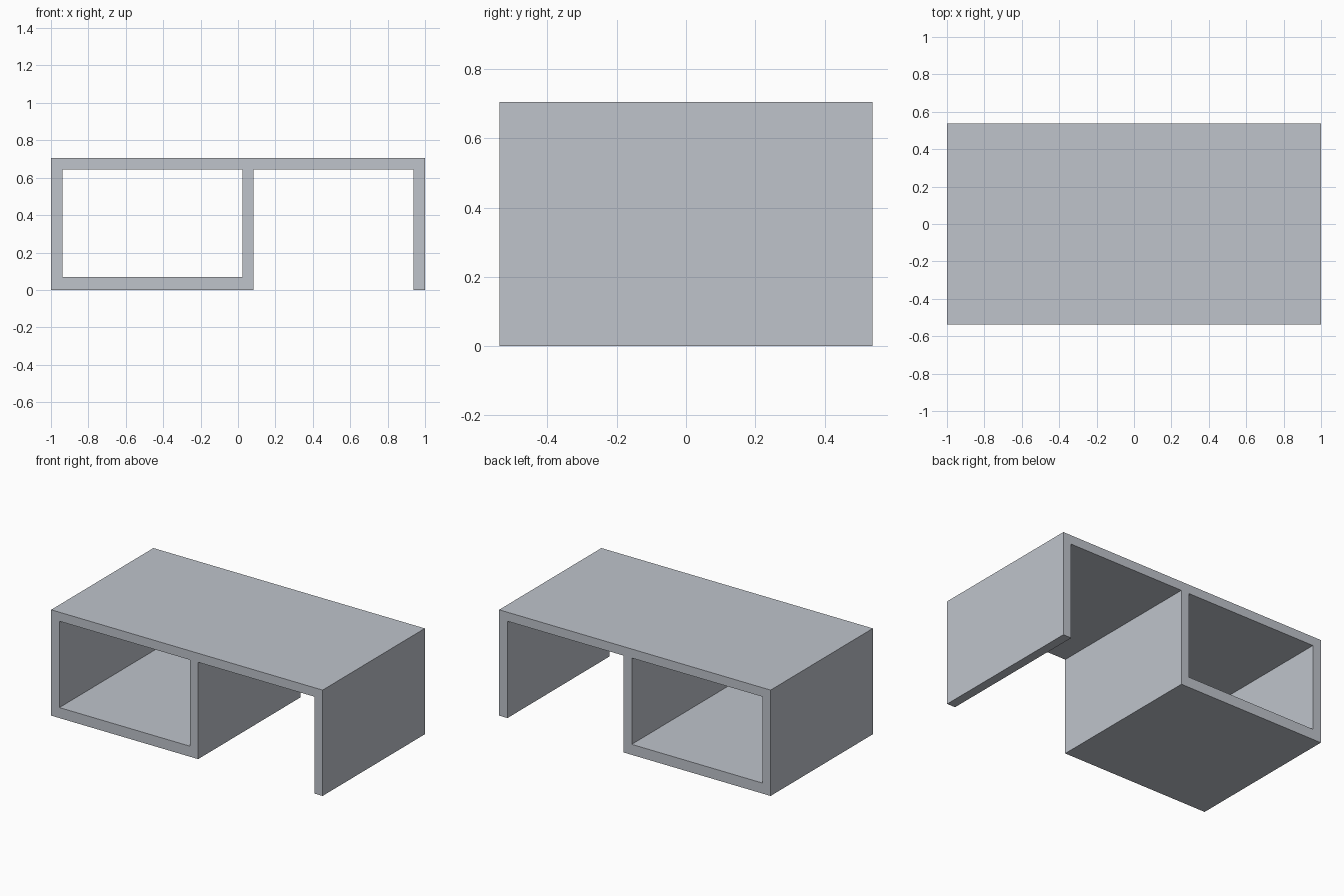
import bpy, bmesh

if "Cube" in bpy.data.objects:
    bpy.data.objects.remove(bpy.data.objects["Cube"])

# Grid lines of the front profile, and half the depth
XS = [-1.0, -0.939, 0.023, 0.083, 0.939, 1.0]
ZS = [0.0, 0.07, 0.645, 0.705]
HALF_DEPTH = 0.538

metal = bpy.data.materials.new("light grey")
metal.diffuse_color = (0.52, 0.55, 0.60, 1.0)
metal.use_nodes = True
metal.node_tree.nodes["Principled BSDF"].inputs["Base Color"].default_value = metal.diffuse_color


def is_solid(col, row):
    top = row == 2
    wall = col in (0, 2, 4)
    shelf = row == 0 and col <= 2
    return top or wall or shelf


# Front profile: fill the solid cells, then extrude through the depth
bm = bmesh.new()
grid = {(i, k): bm.verts.new((x, -HALF_DEPTH, z))
        for i, x in enumerate(XS) for k, z in enumerate(ZS)}
for i in range(len(XS) - 1):
    for k in range(len(ZS) - 1):
        if is_solid(i, k):
            bm.faces.new([grid[i, k], grid[i + 1, k], grid[i + 1, k + 1], grid[i, k + 1]])
bmesh.ops.delete(bm, geom=[v for v in bm.verts if not v.link_faces], context='VERTS')
front = bm.faces[:]
back = bmesh.ops.extrude_face_region(bm, geom=front, use_keep_orig=True)["geom"]
bmesh.ops.translate(bm, vec=(0, 2 * HALF_DEPTH, 0),
                    verts=[g for g in back if isinstance(g, bmesh.types.BMVert)])
bmesh.ops.recalc_face_normals(bm, faces=bm.faces[:])

mesh = bpy.data.meshes.new("desk_shelf")
bm.to_mesh(mesh)
bm.free()
mesh.materials.append(metal)
bpy.context.collection.objects.link(bpy.data.objects.new("desk_shelf", mesh))
